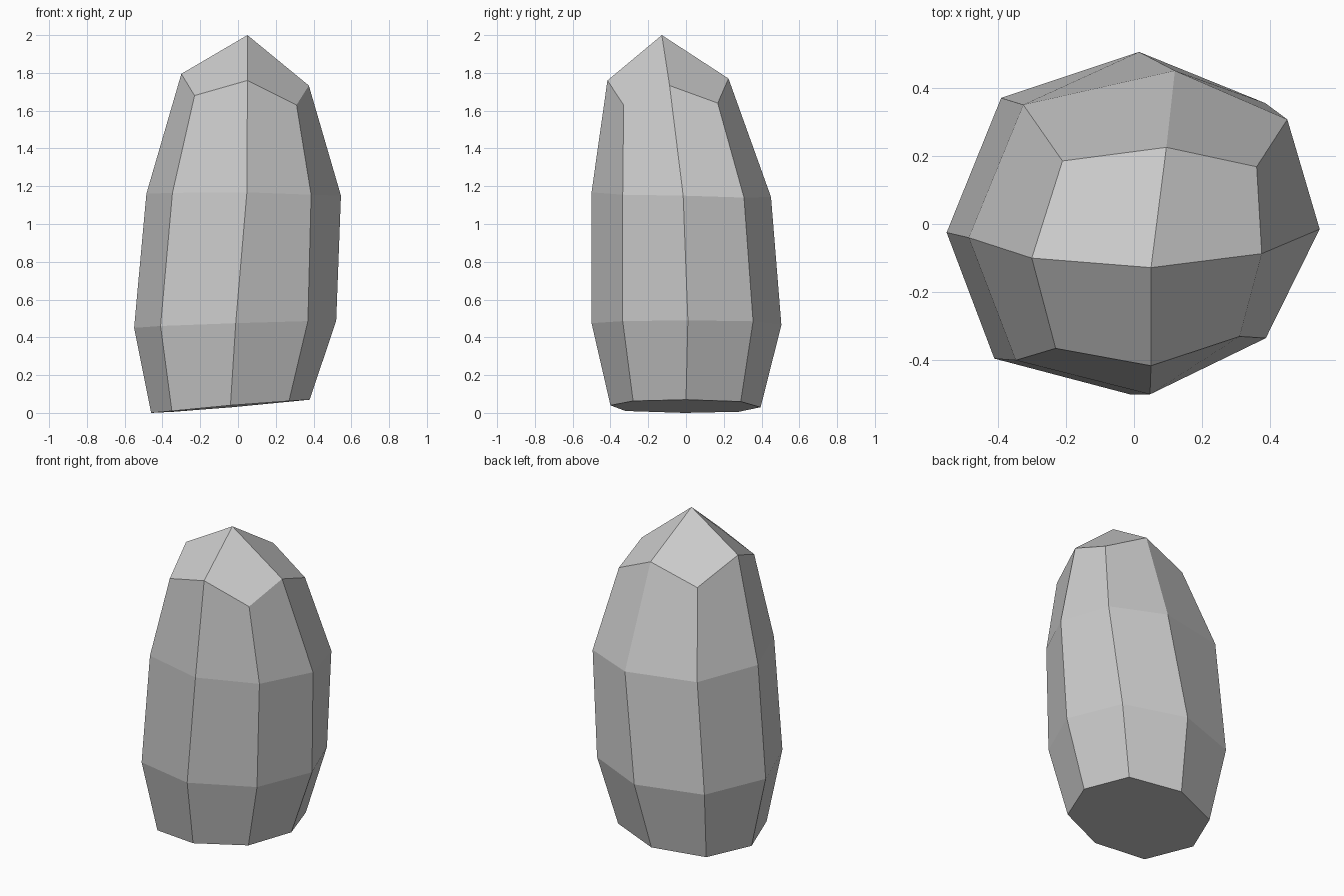
import bpy, bmesh

# Eight-sided cross-sections, starting at the left and going anticlockwise seen from above
foot = [(-.46, -.01, 0), (-.35, -.32, .01), (-.04, -.40, .04), (.27, -.28, .063),
        (.38, 0, .07), (.28, .29, .06), (-.03, .395, .03), (-.34, .28, .006)]
belly = [(-.55, -.025, .45), (-.41, -.395, .46), (-.012, -.5, .475), (.37, -.335, .486),
         (.52, .01, .49), (.385, .355, .485), (.015, .505, .465), (-.39, .37, .455)]
shoulder = [(-.485, -.04, 1.16), (-.347, -.40, 1.165), (.047, -.5, 1.168), (.387, -.335, 1.155),
            (.545, -.015, 1.15), (.45, .307, 1.14), (.12, .45, 1.143), (-.325, .35, 1.155)]
crown = [(-.30, -.10, 1.795), (-.23, -.365, 1.68), (.05, -.416, 1.76), (.31, -.33, 1.63),
         (.375, -.087, 1.733), (.36, .168, 1.64), (.095, .225, 1.77), (-.21, .185, 1.67)]

bm = bmesh.new()
rings = [[bm.verts.new(p) for p in ring] for ring in (foot, belly, shoulder, crown)]

# Side facets between neighbouring cross-sections
for low, high in zip(rings, rings[1:]):
    for i in range(8):
        j = (i + 1) % 8
        bm.faces.new((low[i], low[j], high[j], high[i]))

# Flat base and the four-sided peak
bm.faces.new(rings[0][::-1])
peak = bm.verts.new((.05, -.128, 2))
top = rings[-1]
for i in range(0, 8, 2):
    bm.faces.new((peak, top[i], top[i + 1], top[(i + 2) % 8]))

bmesh.ops.recalc_face_normals(bm, faces=bm.faces)
mesh = bpy.data.meshes.new("standing_rock")
bm.to_mesh(mesh)
bm.free()
bpy.context.collection.objects.link(bpy.data.objects.new("standing_rock", mesh))
